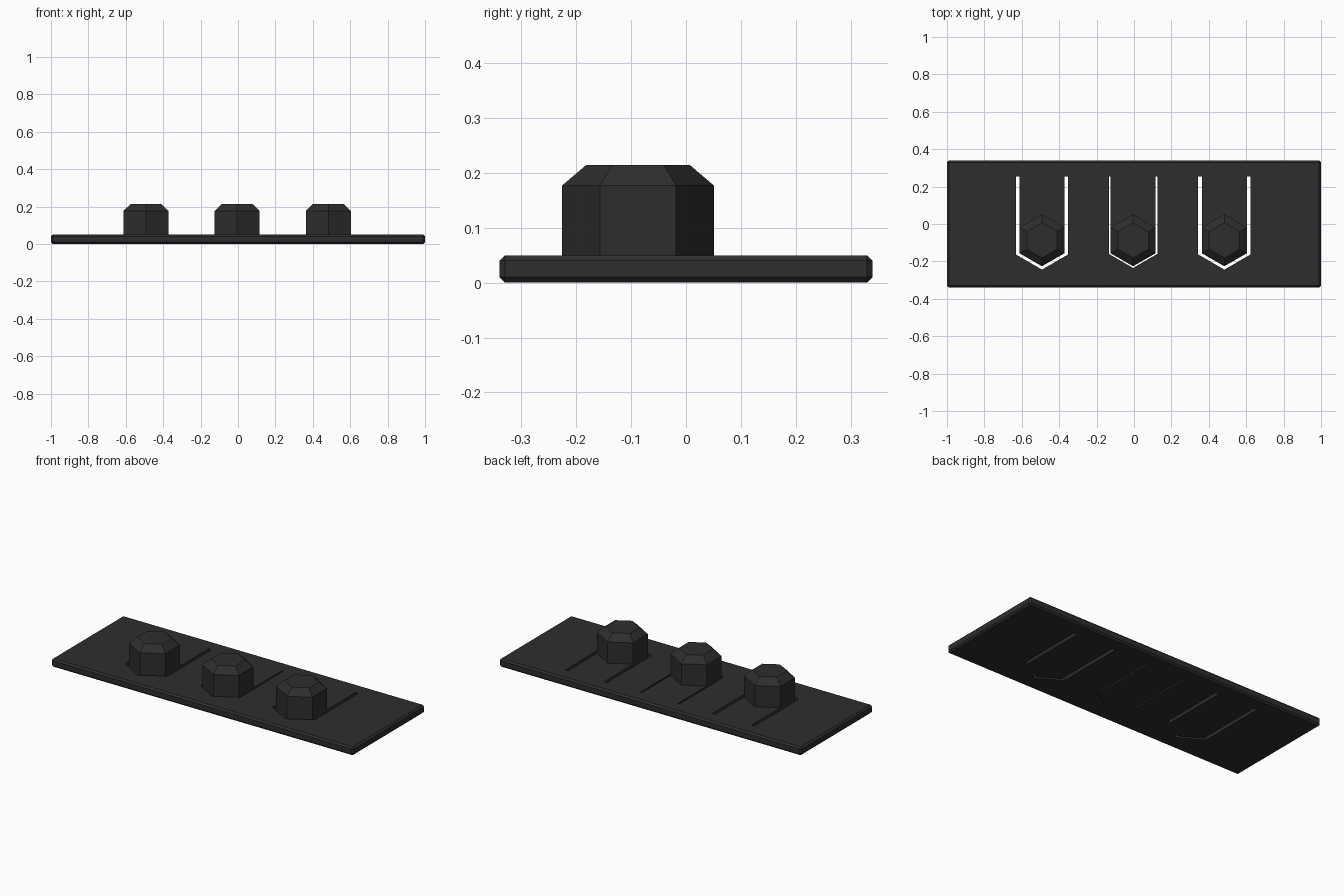
import bpy, bmesh, math

if "Cube" in bpy.data.objects:
    bpy.data.objects.remove(bpy.data.objects["Cube"])

PLATE_TOP = 0.05
BUTTON_Y = -0.0875
BUTTON_R = 0.1385

black = bpy.data.materials.new("black plastic")
black.diffuse_color = (0.027, 0.027, 0.027, 1)
black.use_nodes = True
black.node_tree.nodes["Principled BSDF"].inputs["Base Color"].default_value = black.diffuse_color


def finish(bm, name):
    bmesh.ops.recalc_face_normals(bm, faces=bm.faces)
    mesh = bpy.data.meshes.new(name)
    bm.to_mesh(mesh)
    bm.free()
    mesh.materials.append(black)
    obj = bpy.data.objects.new(name, mesh)
    bpy.context.collection.objects.link(obj)
    return obj


def loft(bm, rings):
    """Join equal-length rings of points and cap both ends."""
    loops = [[bm.verts.new(p) for p in ring] for ring in rings]
    n = len(loops[0])
    for a, b in zip(loops, loops[1:]):
        for i in range(n):
            bm.faces.new((a[i], a[(i + 1) % n], b[(i + 1) % n], b[i]))
    bm.faces.new(loops[0][::-1])
    bm.faces.new(loops[-1])


def hexagon(x, r, z):
    angles = [math.radians(90 + 60 * i) for i in range(6)]
    return [(x + r * math.cos(a), BUTTON_Y + r * math.sin(a), z) for a in angles]


# Base plate with chamfered rim
bm = bmesh.new()
bmesh.ops.create_cube(bm, size=1)
for v in bm.verts:
    v.co = (v.co.x * 2, v.co.y * 0.68, (v.co.z + 0.5) * PLATE_TOP)
bmesh.ops.bevel(bm, geom=bm.edges[:], offset=0.01, segments=1, affect='EDGES')
plate = finish(bm, "base_plate")

# Each button: centre x, slot width
for i, (x, gap) in enumerate([(-0.492, 0.02), (-0.005, 0.010), (0.483, 0.02)], 1):
    half = BUTTON_R * math.cos(math.radians(30))
    shoulder = BUTTON_Y - BUTTON_R / 2
    tip = BUTTON_Y - BUTTON_R
    drop = gap * 0.3
    back = 0.254

    # Pointed U-shaped slot that frees a flexible tongue
    outer = [(x - half - gap, back), (x - half - gap, shoulder - drop),
             (x, tip - gap * 0.9), (x + half + gap, shoulder - drop),
             (x + half + gap, back)]
    inner = [(x + half, back), (x + half, shoulder), (x, tip),
             (x - half, shoulder), (x - half, back)]
    bm = bmesh.new()
    loft(bm, [[(px, py, z) for px, py in outer + inner] for z in (-0.05, 0.1)])
    cutter = finish(bm, f"slot_cutter_{i}")
    cutter.hide_render = True
    cutter.hide_set(True)
    cut = plate.modifiers.new(f"slot_{i}", 'BOOLEAN')
    cut.operation = 'DIFFERENCE'
    cut.solver = 'EXACT'
    cut.object = cutter

    # Hexagonal button with chamfered top
    bm = bmesh.new()
    loft(bm, [hexagon(x, BUTTON_R, PLATE_TOP), hexagon(x, BUTTON_R, 0.177),
              hexagon(x, 0.094, 0.215)])
    finish(bm, f"button_{i}")
